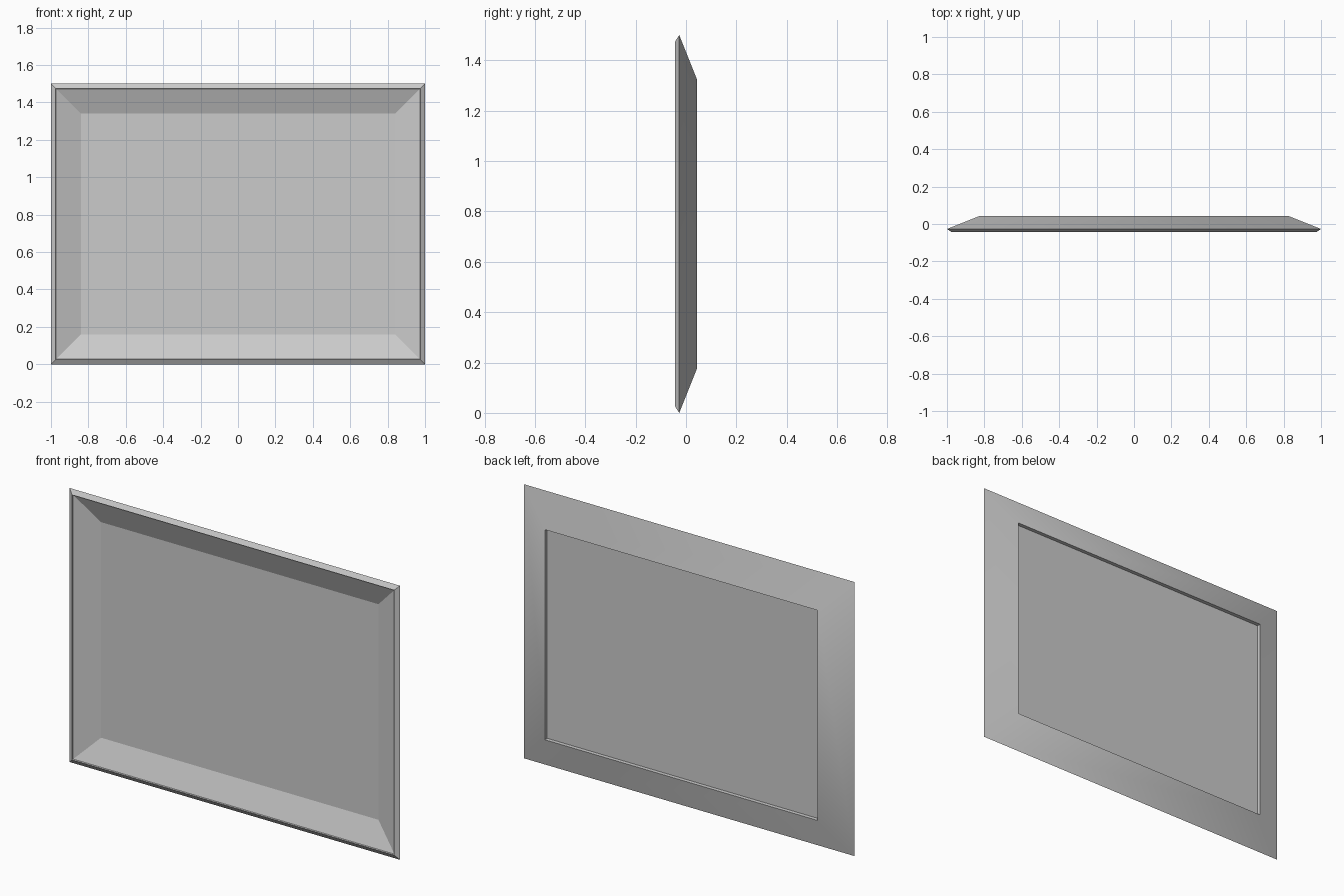
import bpy
import bmesh

if "Cube" in bpy.data.objects:
    bpy.data.objects.remove(bpy.data.objects["Cube"], do_unlink=True)

WIDTH, HEIGHT = 2.0, 1.5

grey = bpy.data.materials.new("light grey")
grey.use_nodes = True
colour = (0.6, 0.6, 0.6, 1)
grey.diffuse_color = colour
grey.node_tree.nodes["Principled BSDF"].inputs["Base Color"].default_value = colour


def add_object(name, bm):
    bmesh.ops.recalc_face_normals(bm, faces=bm.faces)
    mesh = bpy.data.meshes.new(name)
    bm.to_mesh(mesh)
    bm.free()
    mesh.materials.append(grey)
    obj = bpy.data.objects.new(name, mesh)
    bpy.context.collection.objects.link(obj)
    return obj


def ring(bm, inset, y):
    """Rectangle of vertices, inset from the outer border at depth y."""
    x, top = WIDTH / 2 - inset, HEIGHT - inset
    return [bm.verts.new(p) for p in
            ((-x, y, inset), (x, y, inset), (x, y, top), (-x, y, top))]


# Mitred frame: the moulding profile (inset, depth) swept round the border
profile = [(0, -0.027), (0.025, -0.043), (0.027, -0.036), (0.16, 0.015),
           (0.175, 0.015), (0.175, 0.043)]
bm = bmesh.new()
rings = [ring(bm, *point) for point in profile]
for i, a in enumerate(rings):
    b = rings[(i + 1) % len(rings)]
    for k in range(4):
        n = (k + 1) % 4
        face = bm.faces.new((a[k], a[n], b[n], b[k]))
        face.smooth = i == len(rings) - 1   # soft back slope
add_object("frame", bm)

# Thin backing panel, recessed behind the rim
bm = bmesh.new()
front, back = ring(bm, 0.16, 0.015), ring(bm, 0.175, 0.022)
bm.faces.new(front)
bm.faces.new(back)
for k in range(4):
    n = (k + 1) % 4
    bm.faces.new((front[k], front[n], back[n], back[k]))
add_object("backing_panel", bm)
